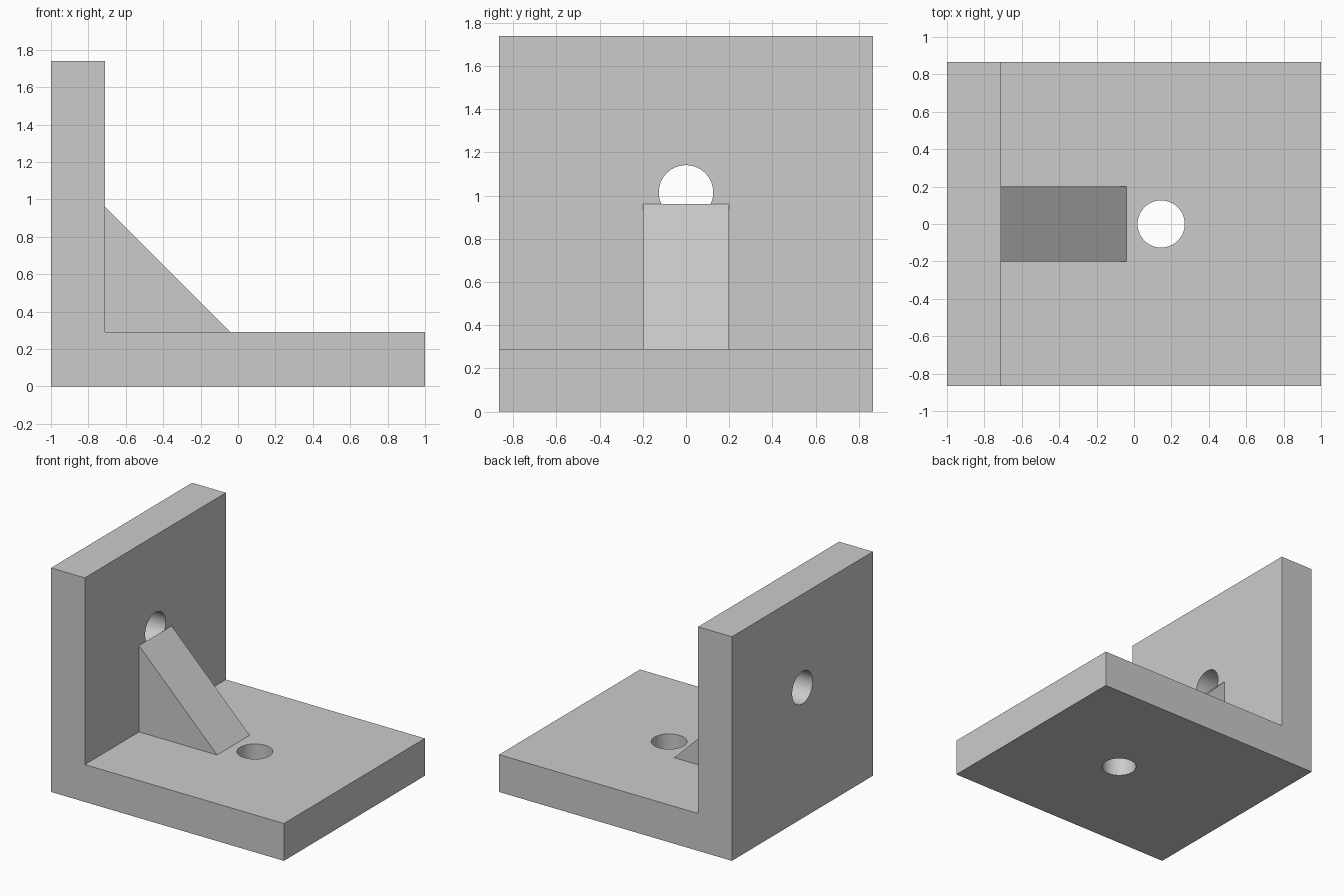
import bpy
import bmesh
from math import pi, radians
from mathutils import Matrix

default_cube = bpy.data.objects.get("Cube")
if default_cube:
    bpy.data.objects.remove(default_cube, do_unlink=True)

# Main dimensions
HALF_X, HALF_Y = 1.0, 0.865
HEIGHT, THICK = 1.74, 0.29
INNER_X = -HALF_X + THICK
RIB = 0.67
HOLE_R = 0.126

# Plain grey finish
grey = bpy.data.materials.new("plain_grey")
grey.use_nodes = True
colour = (0.6, 0.6, 0.6, 1.0)
grey.diffuse_color = colour
grey.node_tree.nodes["Principled BSDF"].inputs["Base Color"].default_value = colour


def add_object(name, bm):
    bmesh.ops.recalc_face_normals(bm, faces=bm.faces[:])
    mesh = bpy.data.meshes.new(name)
    bm.to_mesh(mesh)
    bm.free()
    mesh.materials.append(grey)
    obj = bpy.data.objects.new(name, mesh)
    bpy.context.collection.objects.link(obj)
    return obj


def extrude_profile(name, points, half_width):
    """Extrude an x-z outline evenly to both sides of y = 0."""
    bm = bmesh.new()
    face = bm.faces.new([bm.verts.new((x, -half_width, z)) for x, z in points])
    new = bmesh.ops.extrude_face_region(bm, geom=[face])["geom"]
    verts = [v for v in new if isinstance(v, bmesh.types.BMVert)]
    bmesh.ops.translate(bm, verts=verts, vec=(0, 2 * half_width, 0))
    return add_object(name, bm)


def drill(obj, centre, rotation):
    """Cut a round hole through the object."""
    bm = bmesh.new()
    bmesh.ops.create_cone(bm, cap_ends=True, segments=64, radius1=HOLE_R,
                          radius2=HOLE_R, depth=2 * THICK,
                          matrix=Matrix.Translation(centre) @ rotation)
    cutter = add_object("hole_cutter", bm)
    cutter.hide_render = True
    mod = obj.modifiers.new("hole", 'BOOLEAN')
    mod.operation = 'DIFFERENCE'
    mod.solver = 'EXACT'
    mod.object = cutter
    bpy.context.view_layer.objects.active = obj
    bpy.ops.object.modifier_apply(modifier=mod.name)
    bpy.data.objects.remove(cutter, do_unlink=True)


# L-shaped body: base plate and upright wall
body = extrude_profile("angle_bracket", [
    (-HALF_X, 0), (HALF_X, 0), (HALF_X, THICK),
    (INNER_X, THICK), (INNER_X, HEIGHT), (-HALF_X, HEIGHT)], HALF_Y)

# Bolt holes through the base and the wall
drill(body, (0.145, 0, THICK / 2), Matrix.Identity(4))
drill(body, (-HALF_X + THICK / 2, 0, 1.015), Matrix.Rotation(pi / 2, 4, 'Y'))

# Triangular rib in the corner
extrude_profile("corner_rib", [
    (INNER_X, THICK), (INNER_X + RIB, THICK), (INNER_X, THICK + RIB)], 0.2)

# Smooth hole walls, sharp plate edges
bpy.ops.object.select_all(action='DESELECT')
body.select_set(True)
bpy.context.view_layer.objects.active = body
bpy.ops.object.shade_smooth_by_angle(angle=radians(30))
